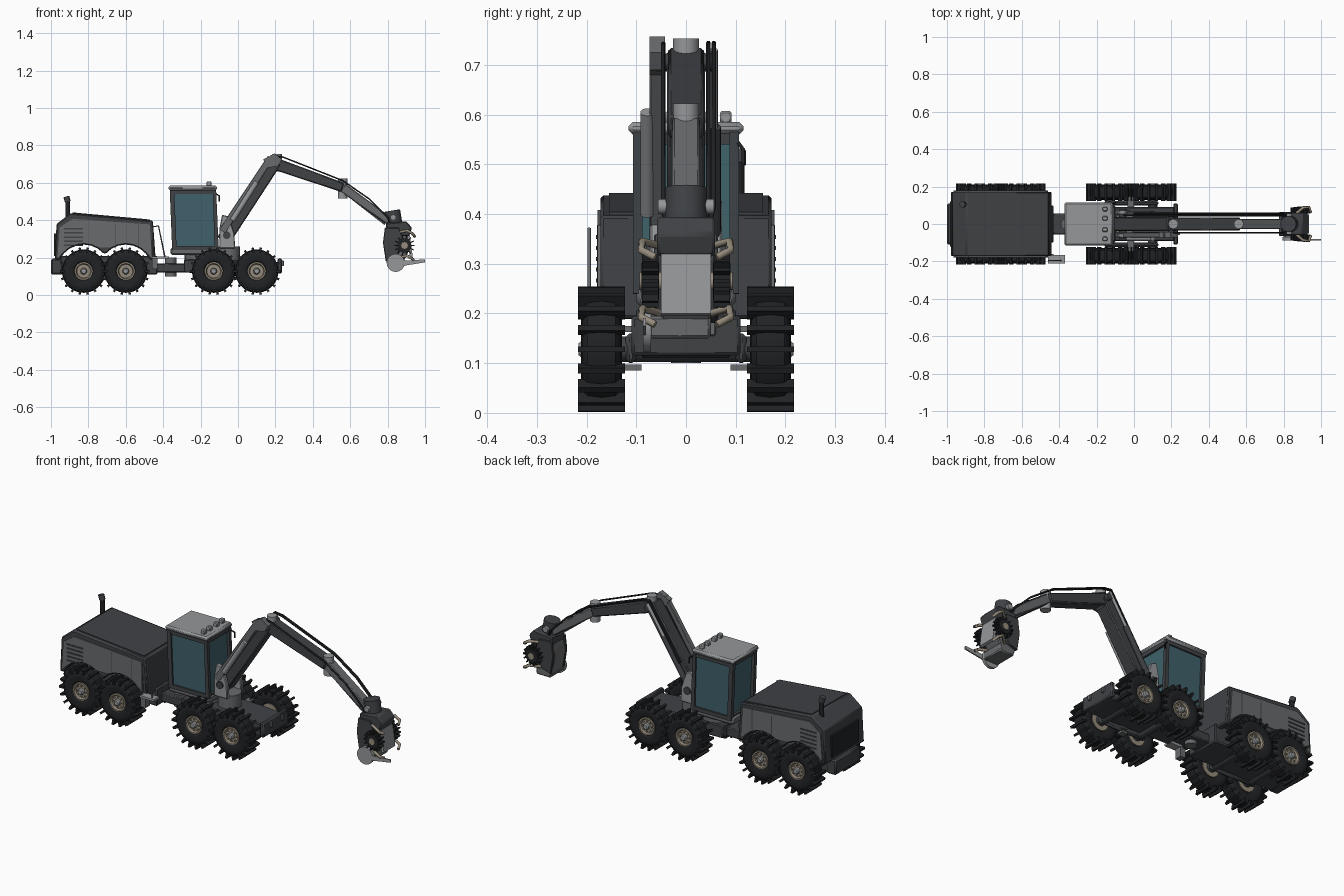
import bpy, bmesh, math
from mathutils import Vector, Matrix

if "Cube" in bpy.data.objects:
    bpy.data.objects.remove(bpy.data.objects["Cube"])


def material(name, r, g, b):
    m = bpy.data.materials.new(name)
    m.diffuse_color = (r, g, b, 1)
    m.use_nodes = True
    m.node_tree.nodes["Principled BSDF"].inputs["Base Color"].default_value = m.diffuse_color
    return m


BLACK = material("rubber", .015, .016, .018)
DARK = material("dark_grey", .05, .054, .06)
MID = material("mid_grey", .14, .145, .15)
LIGHT = material("light_grey", .30, .31, .32)
TAN = material("bare_steel", .30, .26, .20)
GLASS = material("tinted_glass", .05, .12, .145)


def finish(name, bm, mat, sym=False, bevel=0):
    bmesh.ops.recalc_face_normals(bm, faces=bm.faces[:])
    me = bpy.data.meshes.new(name)
    bm.to_mesh(me)
    bm.free()
    me.shade_smooth()
    me.set_sharp_from_angle(angle=math.radians(32))
    me.materials.append(mat)
    ob = bpy.data.objects.new(name, me)
    bpy.context.collection.objects.link(ob)
    if bevel:
        b = ob.modifiers.new("bevel", 'BEVEL')
        b.width, b.segments = bevel, 1
    if sym:
        ob.modifiers.new("mirror", 'MIRROR').use_axis = (False, True, False)
    return ob


def prism(name, pts, y0, y1, mat, **kw):
    """Side profile (x, z) extruded across y."""
    bm = bmesh.new()
    f = bm.faces.new([bm.verts.new((x, y0, z)) for x, z in pts])
    new = bmesh.ops.extrude_face_region(bm, geom=[f])['geom']
    bmesh.ops.translate(bm, vec=(0, y1 - y0, 0), verts=[v for v in new if isinstance(v, bmesh.types.BMVert)])
    return finish(name, bm, mat, **kw)


def box(name, x, y, z, mat, **kw):
    return prism(name, [(x[0], z[0]), (x[1], z[0]), (x[1], z[1]), (x[0], z[1])], y[0], y[1], mat, **kw)


def beam(name, p, q, h0, h1, y0, y1, mat, **kw):
    """Bar in the xz plane with start and end heights."""
    p, q = Vector(p), Vector(q)
    d = (q - p).normalized()
    n = Vector((-d.y, d.x))
    pts = [p - n * h0 / 2, q - n * h1 / 2, q + n * h1 / 2, p + n * h0 / 2]
    return prism(name, [tuple(v) for v in pts], y0, y1, mat, **kw)


def add_cyl(bm, p, q, r, n=24):
    p, q = Vector(p), Vector(q)
    m = Matrix.Translation((p + q) / 2) @ (q - p).to_track_quat('Z', 'Y').to_matrix().to_4x4()
    bmesh.ops.create_cone(bm, cap_ends=True, segments=n, radius1=r, radius2=r, depth=(q - p).length, matrix=m)


def cyl(name, p, q, r, mat, n=24, **kw):
    bm = bmesh.new()
    add_cyl(bm, p, q, r, n)
    return finish(name, bm, mat, **kw)


def lathe(bm, prof, n=36):
    """Spin (y, radius) points about the y axis."""
    vs = [bm.verts.new((r, y, 0)) for y, r in prof]
    es = [bm.edges.new(e) for e in zip(vs, vs[1:])]
    bmesh.ops.spin(bm, geom=vs + es, axis=(0, 1, 0), cent=(0, 0, 0), angle=2 * math.pi, steps=n)
    bmesh.ops.remove_doubles(bm, verts=bm.verts[:], dist=1e-5)


def ring_boxes(bm, count, r0, r1, thick, width):
    for i in range(count):
        m = Matrix.Rotation(2 * math.pi * i / count, 4, 'Y') @ Matrix.Translation(((r0 + r1) / 2, 0, 0)) \
            @ Matrix.Diagonal((r1 - r0, width, thick, 1))
        bmesh.ops.create_cube(bm, size=1, matrix=m)


def hose(name, pts, r, mat):
    c = bpy.data.curves.new(name, 'CURVE')
    c.dimensions, c.bevel_depth, c.bevel_resolution, c.use_fill_caps = '3D', r, 1, True
    s = c.splines.new('POLY')
    s.points.add(len(pts) - 1)
    for a, b in zip(s.points, pts):
        a.co = (*b, 1)
    c.materials.append(mat)
    bpy.context.collection.objects.link(bpy.data.objects.new(name, c))


# wheels: tyre with cross bars, dished rim, bolted hub
AXLES = (-.825, -.6, -.13, .1)
parts = []
bm = bmesh.new()
lathe(bm, [(-.028, .048), (-.036, .056), (-.041, .08), (-.038, .1), (-.028, .112), (0, .116),
           (.028, .112), (.038, .1), (.041, .08), (.036, .056), (.028, .048)])
ring_boxes(bm, 18, .1, .1275, .012, .095)
parts.append(("tyre", bm, BLACK))
bm = bmesh.new()
lathe(bm, [(-.028, 0), (-.028, .036), (-.038, .041), (-.038, .049), (.035, .05), (.035, 0)], 28)
for i in range(8):
    a = i * math.pi / 4
    add_cyl(bm, (.029 * math.cos(a), -.034, .029 * math.sin(a)), (.029 * math.cos(a), -.02, .029 * math.sin(a)), .004, 6)
parts.append(("rim", bm, TAN))
bm = bmesh.new()
lathe(bm, [(-.046, 0), (-.046, .012), (-.04, .017), (-.025, .018), (-.025, 0)], 16)
parts.append(("hub", bm, LIGHT))
for name, bm, mat in parts:
    src = finish(name, bm, mat)
    for i, x in enumerate(AXLES):
        for side in (-1, 1):
            ob = src if (i == 0 and side == -1) else bpy.data.objects.new(f"{name}_{i}_{side}", src.data)
            if ob is not src:
                bpy.context.collection.objects.link(ob)
            ob.location = (x, side * .17, .128)
            ob.rotation_euler.z = 0 if side < 0 else math.pi

# axles, bogies
for i, x in enumerate(AXLES):
    cyl(f"axle_{i}", (x, -.14, .128), (x, .14, .128), .026, DARK)
for n, a, b in (("rear", -.825, -.6), ("front", -.13, .1)):
    box(n + "_bogie", (a - .03, b + .03), (-.122, -.1), (.1, .16), DARK, sym=True, bevel=.008)

# chassis
box("rear_frame", (-.95, -.43), (-.1, .1), (.11, .21), DARK, bevel=.006)
box("joint_frame", (-.5, -.26), (-.055, .055), (.12, .17), DARK, bevel=.006)
cyl("joint_pin", (-.36, 0, .1), (-.36, 0, .2), .03, MID)
prism("front_frame", [(-.29, .12), (.2, .11), (.23, .12), (.23, .175), (.1, .185), (-.29, .19)], -.09, .09, DARK, bevel=.005)
box("front_bumper", (.21, .235), (-.11, .11), (.115, .195), DARK, bevel=.006)
box("bumper_lug", (.22, .245), (-.06, -.042), (.155, .185), MID, sym=True, bevel=.003)
box("rear_bumper", (-1, -.94), (-.11, .11), (.11, .195), DARK, bevel=.008)
for k in range(4):
    box(f"front_step_{k}", (-.035, 0), (-.145, -.09), (.085 + k * .026, .097 + k * .026), MID, sym=True)


# engine body with wheel arches
def arches(r, x0, x1):
    out = []
    for cx in (-.825, -.6):
        for k in range(9):
            a = math.pi * (.86 - .72 * k / 8)
            x = cx + r * math.cos(a)
            if (x < -.7125) == (cx < -.7) and x0 < x < x1:
                out.append((x, .128 + r * math.sin(a)))
    return out


prism("engine_body", [(-.98, .19)] + arches(.142, -.97, -.45) +
      [(-.44, .19), (-.455, .397), (-.895, .438), (-.97, .38)], -.172, .172, DARK, bevel=.008)
prism("side_panel", [(-.965, .2)] + arches(.15, -.96, -.47) +
      [(-.46, .2), (-.472, .378), (-.885, .408), (-.953, .362)], -.178, -.168, MID, sym=True)
prism("hood_lid", [(-.885, .435), (-.885, .442), (-.47, .404), (-.47, .396)], -.155, .155, DARK)
for k in range(5):
    box(f"louvre_{k}", (-.93, -.83), (-.181, -.174), (.262 + k * .022, .27 + k * .022), DARK, sym=True)
for k, x in enumerate((-.655, -.535)):
    box(f"panel_seam_{k}", (x, x + .004), (-.1795, -.174), (.25, .378), DARK, sym=True)
box("rear_grille", (-.984, -.97), (-.12, .12), (.21, .33), BLACK)
cyl("exhaust", (-.91, .105, .41), (-.91, .105, .505), .013, BLACK)
cyl("exhaust_tip", (-.91, .105, .5), (-.918, .105, .527), .016, DARK)

# access step and handrail
box("access_step", (-.46, -.37), (-.21, -.165), (.195, .207), LIGHT)
box("step_bracket", (-.46, -.43), (-.2, -.16), (.14, .195), MID)
hose("handrail", [(-.455, -.195, .2), (-.455, -.195, .365), (-.425, -.195, .37), (-.39, -.195, .2)], .004, MID)

# cab: pedestal, glass, posts, roof
cyl("turntable", (-.2, 0, .17), (-.2, 0, .225), .085, MID, n=32)
box("cab_floor", (-.36, -.1), (-.1, .1), (.215, .255), MID, bevel=.008)
prism("cab_glass", [(-.335, .25), (-.118, .25), (-.132, .56), (-.348, .56)], -.098, .098, GLASS)
beam("cab_rear_post", (-.34, .24), (-.353, .565), .024, .024, -.107, -.085, DARK, sym=True)
beam("cab_front_post", (-.114, .24), (-.126, .565), .022, .018, -.107, -.088, DARK, sym=True)
box("cab_sill", (-.35, -.105), (-.107, .107), (.24, .262), DARK)
box("cab_header", (-.358, -.12), (-.106, .106), (.54, .565), DARK)
box("cab_roof", (-.372, -.113), (-.116, .116), (.56, .585), LIGHT, bevel=.009)
for k, y in enumerate((-.08, -.03, .03, .08)):
    box(f"roof_light_{k}", (-.168, -.142), (y - .012, y + .012), (.582, .607), LIGHT, bevel=.004)
hose("mirror_arm", [(-.13, .1, .55), (-.1, .115, .53), (-.1, .115, .5)], .004, BLACK)

# crane base and main boom
cyl("crane_base", (-.05, 0, .18), (-.05, 0, .26), .06, MID)
prism("crane_bracket", [(-.1, .25), (-.015, .25), (-.02, .33), (-.05, .42), (-.085, .43), (-.1, .35)], -.072, -.05, LIGHT, sym=True, bevel=.004)
cyl("crane_pin", (-.06, -.08, .32), (-.06, .08, .32), .02, DARK)
beam("main_boom", (-.08, .29), (.205, .715), .075, .062, -.038, .038, DARK, bevel=.006)
beam("side_beam", (-.085, .34), (.175, .735), .04, .036, -.073, -.045, MID, bevel=.003)
prism("elbow_bracket", [(.135, .725), (.195, .757), (.235, .725), (.215, .69), (.16, .68)], -.073, -.042, MID)
cyl("lift_cylinder", (-.03, -.078, .4), (.1, -.078, .605), .014, LIGHT, n=16)
cyl("lift_rod", (.09, .056, .56), (.2, .056, .73), .008, LIGHT, n=12)
cyl("lift_barrel", (-.05, .056, .34), (.1, .056, .575), .014, DARK, n=16)
cyl("elbow_joint", (.21, 0, .66), (.21, 0, .753), .026, LIGHT)
cyl("elbow_pin", (.2, -.06, .705), (.2, .06, .705), .018, DARK)

# outer boom, stick, joint
beam("outer_boom", (.19, .705), (.56, .575), .066, .05, -.036, .036, DARK, bevel=.006)
cyl("stick_joint", (.56, 0, .517), (.56, 0, .622), .026, LIGHT)
beam("stick", (.56, .575), (.81, .395), .05, .042, -.028, .028, MID, bevel=.005)
beam("stick_underside", (.6, .528), (.79, .385), .018, .025, -.022, .022, DARK)
for k, y in enumerate((-.046, .045, .056)):
    hose(f"hose_{k}", [(0, y, .45), (.19, y, .745), (.24, y, .738), (.56, y, .612), (.7, y, .515), (.8, y, .415), (.82, y * .8, .37)], .0045, BLACK)

# harvesting head: rotator, frame, rollers, knives, saw
cyl("rotator", (.825, 0, .452), (.838, 0, .375), .042, DARK)
cyl("rotator_pin", (.83, -.056, .415), (.83, .056, .415), .015, LIGHT)
prism("head_top", [(.79, .385), (.9, .395), (.93, .36), (.915, .315), (.79, .315)], -.058, .058, DARK, bevel=.006)
prism("head_frame", [(.79, .34), (.9, .34), (.92, .25), (.89, .19), (.83, .15), (.795, .17), (.775, .28)], -.05, .05, MID, bevel=.005)
prism("head_plate", [(.905, .32), (.918, .32), (.935, .2), (.92, .195)], -.05, .05, LIGHT)
prism("head_cheek", [(.785, .36), (.86, .36), (.88, .31), (.85, .2), (.79, .18), (.775, .28)], -.064, -.048, DARK, sym=True, bevel=.003)
bm = bmesh.new()
add_cyl(bm, (0, -.018, 0), (0, .018, 0), .037, 20)
ring_boxes(bm, 14, .03, .054, .007, .034)
bmesh.ops.translate(bm, vec=(.89, -.072, .265), verts=bm.verts[:])
finish("feed_roller", bm, BLACK, sym=True)
cyl("roller_hub", (.89, -.094, .265), (.89, -.05, .265), .018, TAN, n=12, sym=True)
for n, z in (("upper", .335), ("lower", .2)):
    hose_pts = [(.86, .05, z), (.905, .088, z + .01), (.935, .09, z - .008), (.945, .062, z - .022)]
    for s in (-1, 1):
        hose(f"{n}_knife_{s}", [(x, s * y, zz) for x, y, zz in hose_pts], .008, TAN)
box("saw_box", (.8, .89), (-.075, .05), (.15, .195), MID, bevel=.006)
cyl("saw_disc", (.843, -.087, .172), (.843, -.07, .172), .048, LIGHT, n=28)
beam("saw_bar", (.85, .166), (1, .183), .03, .016, -.087, -.08, LIGHT)
